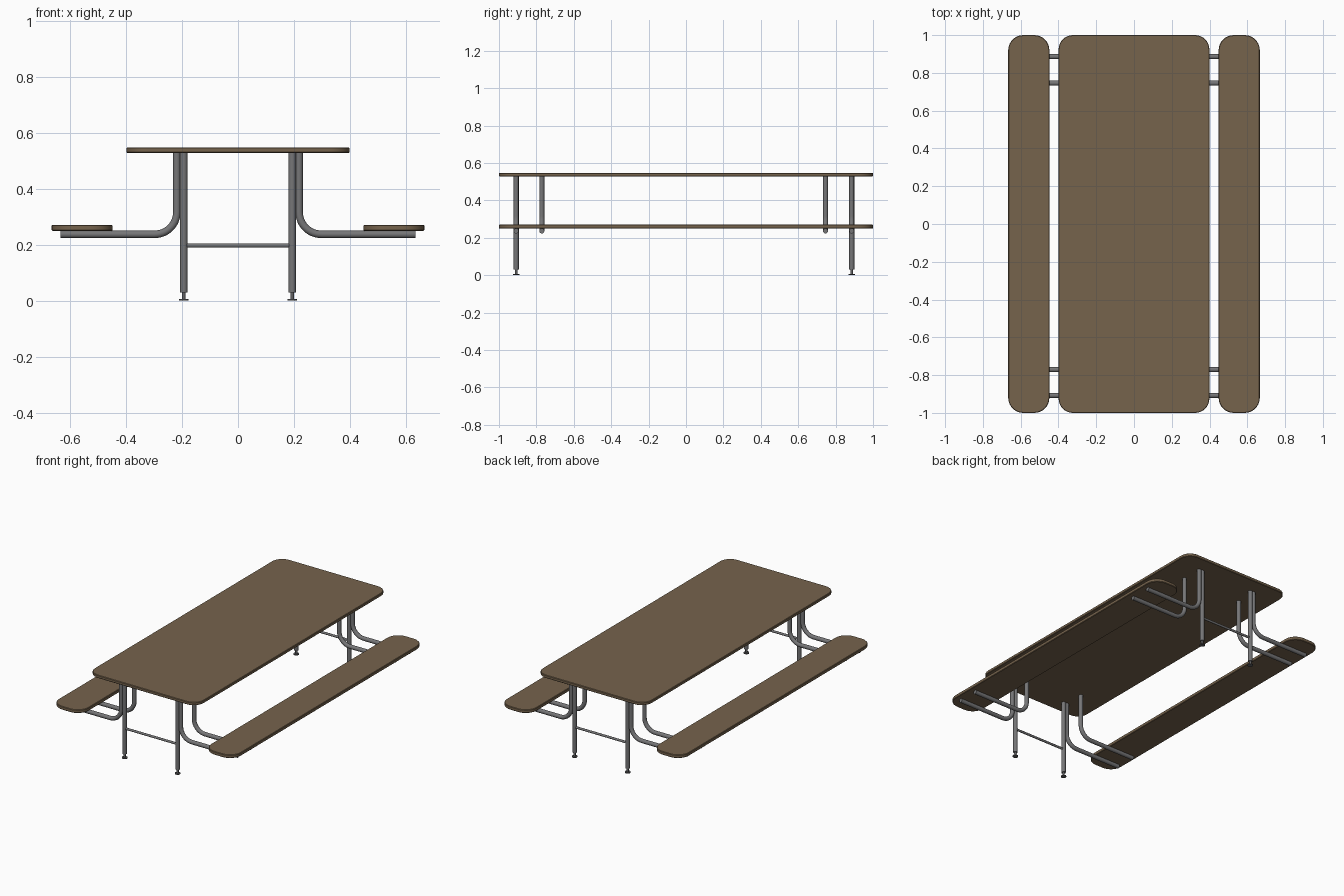
import bpy, bmesh, math
from mathutils import Vector

if "Cube" in bpy.data.objects:
    bpy.data.objects.remove(bpy.data.objects["Cube"])


def material(name, rgb):
    m = bpy.data.materials.new(name)
    m.diffuse_color = (*rgb, 1)
    m.use_nodes = True
    m.node_tree.nodes["Principled BSDF"].inputs["Base Color"].default_value = m.diffuse_color
    return m


WOOD = material("brown wood", (0.18, 0.125, 0.073))
METAL = material("grey metal", (0.18, 0.18, 0.185))
FOOT = material("dark grey foot", (0.12, 0.12, 0.125))


def add_object(name, bm, mat):
    bmesh.ops.recalc_face_normals(bm, faces=bm.faces)
    me = bpy.data.meshes.new(name)
    bm.to_mesh(me)
    bm.free()
    me.materials.append(mat)
    ob = bpy.data.objects.new(name, me)
    bpy.context.collection.objects.link(ob)
    bpy.ops.object.select_all(action='DESELECT')
    ob.select_set(True)
    bpy.context.view_layer.objects.active = ob
    bpy.ops.object.shade_smooth_by_angle(angle=math.radians(35))
    return ob


def board(name, cx, half_w, half_l, z0, z1, r, edge):
    """Rounded plank with a softened rim, built from stacked outlines."""
    bm = bmesh.new()
    rings = []
    for z, inset in ((z0, edge), (z0 + edge, 0), (z1 - edge, 0), (z1, edge)):
        ring = []
        for k, (sx, sy) in enumerate(((1, 1), (-1, 1), (-1, -1), (1, -1))):
            for i in range(9):
                a = math.pi / 2 * (k + i / 8)
                ring.append(bm.verts.new((
                    cx + sx * (half_w - r) + (r - inset) * math.cos(a),
                    sy * (half_l - r) + (r - inset) * math.sin(a), z)))
        rings.append(ring)
    n = len(rings[0])
    for a, b in zip(rings, rings[1:]):
        for i in range(n):
            bm.faces.new((a[i], a[(i + 1) % n], b[(i + 1) % n], b[i]))
    bm.faces.new(rings[0])
    bm.faces.new(rings[-1])
    return add_object(name, bm, WOOD)


def tube(name, path, radius, mat, sides=16):
    """Capped round tube along a path lying in an xz plane."""
    pts = [Vector(p) for p in path]
    bm = bmesh.new()
    rings = []
    side = Vector((0, 1, 0))
    for i, p in enumerate(pts):
        t = (pts[min(i + 1, len(pts) - 1)] - pts[max(i - 1, 0)]).normalized()
        up = t.cross(side)
        rings.append([bm.verts.new(p + radius * (math.cos(a) * side + math.sin(a) * up))
                      for a in (2 * math.pi * k / sides for k in range(sides))])
    for a, b in zip(rings, rings[1:]):
        for k in range(sides):
            bm.faces.new((a[k], a[(k + 1) % sides], b[(k + 1) % sides], b[k]))
    bm.faces.new(rings[0])
    bm.faces.new(rings[-1])
    return add_object(name, bm, mat)


# Table top and benches
board("table_top", 0, 0.399, 1.0, 0.528, 0.548, 0.075, 0.003)
for s, label in ((-1, "left"), (1, "right")):
    board(label + "_bench", s * 0.557, 0.109, 1.0, 0.249, 0.271, 0.08, 0.003)

TOP = 0.53
BEND = 0.08
for end, y_leg, y_inner in (("front", -0.908, -0.771), ("back", 0.886, 0.746)):
    # Crossbar between the two legs
    tube(end + "_crossbar", [(-0.193, y_leg, 0.197), (0.193, y_leg, 0.197)], 0.0075, METAL)
    for s, label in ((-1, "left"), (1, "right")):
        tag = f"{end}_{label}_"
        x = s * 0.194
        # Leg with levelling foot
        tube(tag + "leg", [(x, y_leg, 0.03), (x, y_leg, TOP)], 0.0138, METAL)
        tube(tag + "foot_stem", [(x, y_leg, 0.004), (x, y_leg, 0.032)], 0.007, FOOT)
        tube(tag + "foot_pad", [(x, y_leg, 0), (x, y_leg, 0.006)], 0.017, FOOT)
        # Bent bench supports
        for part, y in (("outer", y_leg), ("inner", y_inner)):
            path = [(s * 0.2185, y, TOP)]
            for i in range(13):
                a = math.pi / 2 * i / 12
                path.append((s * (0.2185 + BEND * (1 - math.cos(a))), y,
                             0.237 + BEND * (1 - math.sin(a))))
            path.append((s * 0.635, y, 0.237))
            tube(tag + part + "_bench_support", path, 0.0135, METAL)
